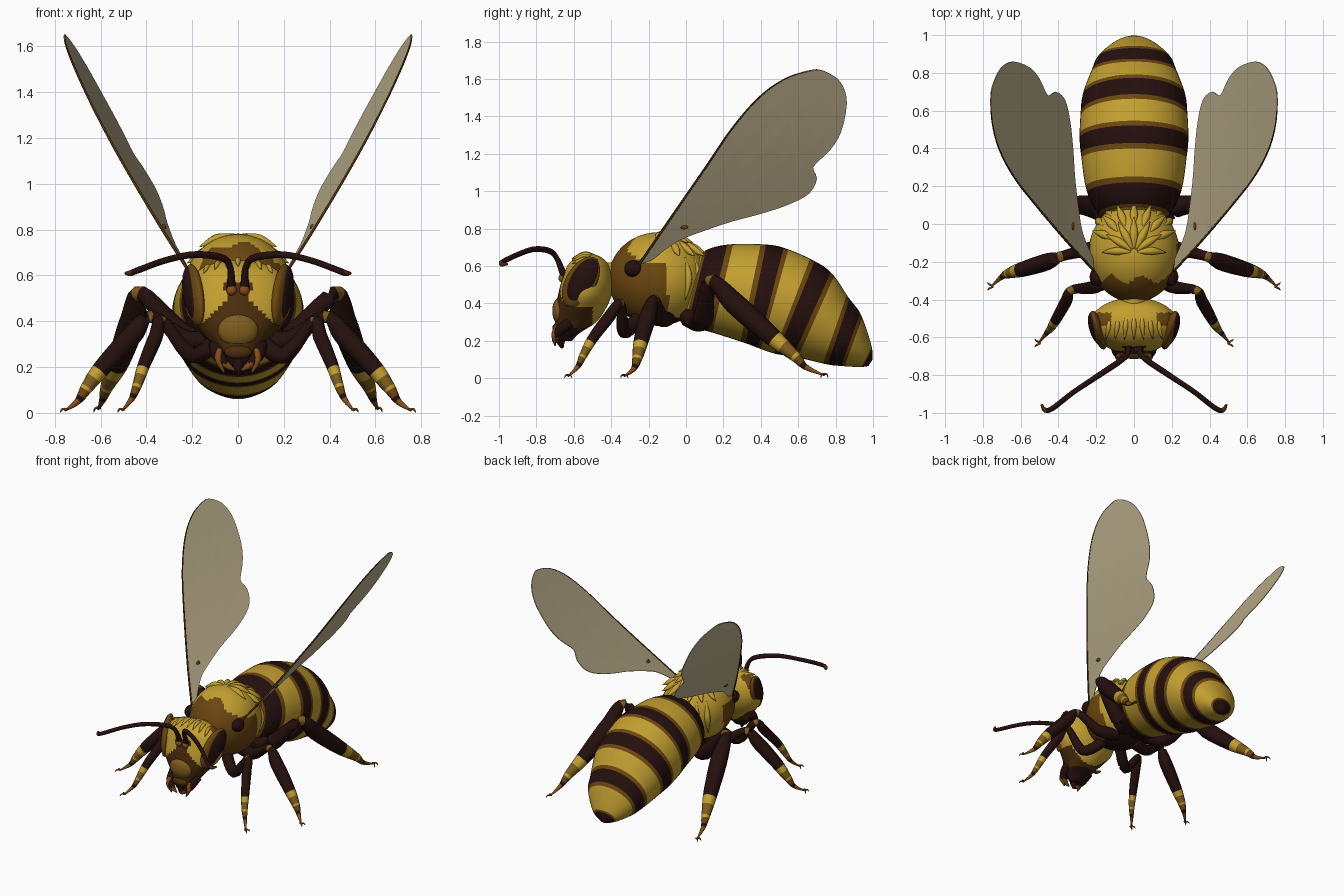
import bpy, bmesh, math
from mathutils import Vector, Matrix

old = bpy.data.objects.get("Cube")
if old:
    bpy.data.objects.remove(old)


def material(name, rgb):
    m = bpy.data.materials.new(name)
    m.use_nodes = True
    m.diffuse_color = (*rgb, 1)
    m.node_tree.nodes["Principled BSDF"].inputs["Base Color"].default_value = (*rgb, 1)
    return m


MATS = [material("honey_yellow", (.55, .35, .03)),
        material("dark_maroon", (.018, .005, .004)),
        material("brown", (.15, .062, .005)),
        material("ochre", (.21, .11, .012)),
        material("rust_orange", (.24, .075, .01)),
        material("smoky_wing", (.54, .46, .28)),
        material("dark_brown", (.07, .026, .004))]
YELLOW, DARK, BROWN, OCHRE, RUST, WING, UMBER = range(len(MATS))


def finish(name, bm, rule, smooth=True):
    """Turn a bmesh into an object; rule(centre) gives each face's colour."""
    bmesh.ops.recalc_face_normals(bm, faces=bm.faces)
    for f in bm.faces:
        f.smooth = smooth
        if callable(rule):
            f.material_index = rule(f.calc_center_median())
        elif rule is not None:
            f.material_index = rule
    me = bpy.data.meshes.new(name)
    bm.to_mesh(me)
    bm.free()
    for m in MATS:
        me.materials.append(m)
    ob = bpy.data.objects.new(name, me)
    bpy.context.collection.objects.link(ob)
    return ob


def spline(rows, steps):
    """Smooth curve through rows of numbers (Catmull-Rom)."""
    out, n = [], len(rows)
    for i in range(n - 1):
        a, b, c, d = (rows[max(0, min(n - 1, k))] for k in range(i - 1, i + 3))
        for s in range(steps):
            t = s / steps
            out.append([q + t / 2 * (r - p + t * (2 * p - 5 * q + 4 * r - w + t * (3 * (q - r) + w - p)))
                        for p, q, r, w in zip(a, b, c, d)])
    return out + [list(rows[-1])]


def skin(name, rings, rule=None, band=None):
    """Bridge rings of points; band(ring index) may colour whole strips."""
    bm = bmesh.new()
    loops = [[bm.verts.new(p) for p in r] for r in rings]
    for k, (a, b) in enumerate(zip(loops, loops[1:])):
        for i in range(len(a)):
            j = (i + 1) % len(a)
            f = bm.faces.new((a[i], a[j], b[j], b[i]))
            if band:
                f.material_index = band(k)
    for loop, k in ((loops[0], 0), (loops[-1], len(loops) - 2)):
        f = bm.faces.new(loop)
        if band:
            f.material_index = band(k)
    return finish(name, bm, rule)


def tube(name, rows, rule=None, steps=5, sides=12, band=None):
    """Round limb along rows of x, y, z, radius."""
    rows = spline(rows, steps)
    pts = [Vector(r[:3]) for r in rows]
    rings = []
    for i, p in enumerate(pts):
        d = pts[min(i + 1, len(pts) - 1)] - pts[max(i - 1, 0)]
        u = d.cross(Vector((.31, .1, .17))).normalized()
        v = d.cross(u).normalized()
        r = max(rows[i][3], .002)
        rings.append([p + r * (u * math.cos(a) + v * math.sin(a))
                      for a in (math.tau * k / sides for k in range(sides))])
    return skin(name, rings, rule, band)


def ball(name, centre, radii, rule, rot=None, seg=48):
    bm = bmesh.new()
    mat = Matrix.Translation(centre) @ (rot or Matrix()) @ Matrix.Diagonal((*radii, 1))
    bmesh.ops.create_uvsphere(bm, u_segments=seg, v_segments=seg // 2, radius=1, matrix=mat)
    return finish(name, bm, rule)


# Abdomen: slanted rings given by top y, z, bottom y, z and half width
STEP = 16
stations = [(.04, .6, -.03, .36, .06), (.1, .68, 0, .28, .18), (.23, .715, .12, .25, .25),
            (.42, .715, .31, .19, .28), (.53, .695, .39, .16, .288), (.68, .63, .48, .13, .283),
            (.78, .56, .58, .115, .272), (.87, .43, .75, .075, .225), (.935, .34, .835, .065, .19),
            (.99, .18, .93, .06, .1), (.998, .1, .975, .065, .02)]
rings = []
for yt, zt, yb, zb, w in spline(stations, STEP):
    ring = []
    for k in range(48):
        a = math.tau * k / 48
        h = (1 + math.cos(a)) / 2
        ring.append((w * math.sin(a), yb + (yt - yb) * h, zb + (zt - zb) * h))
    rings.append(ring)


def stripe(k):
    t = (k + .5) / STEP
    if t > 9.1:
        return DARK if t > 9.25 else BROWN
    colour = DARK if int(t) % 2 and t < 9 else YELLOW
    edge = .12 if colour == YELLOW else .06
    return BROWN if abs(t - round(t)) < edge and .5 < t < 8.5 else colour


skin("abdomen", rings, band=stripe)

# Thorax with brown front and flanks and a dark underside
T, TR = Vector((0, -.15, .53)), Vector((.24, .265, .25))


def thorax_rule(c):
    wave = .02 * math.sin(c.x * 40)
    if c.z < .335 + wave:
        return DARK
    flank = c.y < -.11 + wave and c.z < .61 + wave
    return BROWN if flank or c.y < -.29 + wave else YELLOW


ball("thorax", T, TR, thorax_rule, seg=72)
ball("neck", (0, -.41, .53), (.07, .06, .09), YELLOW)


# Fur locks lying on the back of the thorax
def on_thorax(az, el, s):
    d = Vector((math.sin(az) * math.cos(el), math.cos(az) * math.cos(el), math.sin(el)))
    return [T[i] + TR[i] * d[i] * s for i in range(3)]


for row, (e0, e1, lift, gap) in enumerate(((86, 48, 1.05, .5), (56, 26, 1.13, .36), (28, -25, 1.04, .3))):
    for i in range(-3, 4):
        az = i * gap
        e = [math.radians(q) for q in (e0, (e0 + e1) / 2, e1)]
        tube(f"fur_lock_{row}_{i + 3}", [(*on_thorax(az, e[0], .98), .006),
                                         (*on_thorax(az, e[1], .995), .022),
                                         (*on_thorax(az * 1.05, e[2], lift), .002)], YELLOW, 4, 8)

# Head: horizontal rings given by height, front y, back y, half width
head = [(.665, -.54, -.5, .04), (.645, -.59, -.45, .13), (.6, -.635, -.41, .195), (.52, -.665, -.39, .23),
        (.44, -.685, -.4, .224), (.37, -.695, -.43, .175), (.3, -.7, -.48, .115), (.24, -.695, -.57, .08),
        (.2, -.68, -.61, .05)]
rings = [[(w * math.sin(a), (f + b) / 2 + (b - f) / 2 * math.cos(a), z)
          for a in (math.tau * k / 64 for k in range(64))] for z, f, b, w in spline(head, 12)]


def head_rule(c):
    x = abs(c.x)
    if c.z < .27:
        return DARK
    if c.y < -.5 and (c.z < .38 or c.z < .57 and x < .055 + max(0, .49 - c.z)):
        return UMBER
    return BROWN if c.z > .57 and x > .12 and -.54 < c.y < -.47 else YELLOW


skin("head", rings, head_rule)
ball("face_shield", (0, -.675, .36), (.088, .04, .072), OCHRE)
ball("upper_lip", (0, -.69, .265), (.06, .025, .03), UMBER)
tube("tongue", [(0, -.66, .24, .03), (0, -.67, .2, .025), (0, -.66, .16, .006)], DARK)
for i in range(-3, 4):
    x = i * .04
    z = .665 - 2 * x * x
    tube(f"brow_lock_{i + 3}", [(x, -.47, z - .02, .006), (x * 1.1, -.54, z, .014),
                                (x * 1.25, -.61, z - .025, .002)], YELLOW, 4, 8)

# Wing edges as y, z pairs, both running from the root to the tip
lead = [(-.27, .58), (-.1, .83), (.1, 1.12), (.25, 1.34), (.4, 1.51), (.55, 1.61), (.7, 1.65), (.8, 1.61)]
trail = [(-.27, .58), (-.2, .62), (-.05, .73), (.1, .79), (.25, .84), (.4, .88), (.55, .93), (.66, .99),
         (.7, 1.07), (.68, 1.13), (.77, 1.22), (.83, 1.32), (.86, 1.47), (.84, 1.56), (.8, 1.61)]


def wing_point(y, z, side):
    """Lean the wing outward, bow its front edge out and turn its rear edge in."""
    rise = z - .58
    behind = y + .27 - .685 * rise
    return (side * (.19 + .555 * rise + .03 * math.sin(rise * 2.9) - .12 * behind), y, z)


# Leg paths as x, y, z, radius, from the hip to the claw
LEGS = {"front": [(.08, -.25, .33, .04), (.2, -.33, .25, .036), (.33, -.35, .4, .024), (.36, -.41, .33, .032),
                  (.41, -.5, .21, .028), (.44, -.55, .12, .021), (.465, -.58, .06, .013), (.505, -.63, .01, .004)],
        "middle": [(.08, -.1, .33, .05), (.22, -.13, .32, .04), (.38, -.17, .42, .027), (.46, -.2, .34, .045),
                   (.59, -.24, .2, .04), (.66, -.26, .11, .028), (.7, -.28, .05, .015), (.755, -.33, .01, .004)],
        "hind": [(.08, .02, .33, .06), (.22, .09, .32, .057), (.42, .13, .52, .034), (.46, .26, .4, .058),
                 (.52, .45, .23, .05), (.57, .58, .12, .03), (.59, .64, .06, .016), (.61, .74, .015, .004)]}


def leg_band(k):
    t = k / 6
    for limit, colour in ((1.85, DARK), (2.1, OCHRE), (4.1, DARK), (4.4, YELLOW), (4.9, OCHRE),
                          (5.1, YELLOW), (5.6, BROWN), (6, DARK)):
        if t < limit:
            return colour
    return RUST


for side, label in ((1, "left"), (-1, "right")):
    # Eyes with a brown rim
    tilt = Matrix.Rotation(side * math.radians(-18), 4, 'Z') @ Matrix.Rotation(math.radians(-32), 4, 'X')
    ball(label + "_eye_rim", (side * .19, -.562, .515), (.034, .084, .15), BROWN, tilt)
    ball(label + "_eye", (side * .198, -.555, .522), (.038, .07, .135), DARK, tilt)

    # Antennae
    feeler = [(.03, -.65, .54, .02), (.035, -.69, .64, .014), (.08, -.73, .68, .016), (.2, -.81, .69, .015),
              (.32, -.89, .665, .014), (.43, -.975, .625, .014), (.47, -.985, .61, .013), (.49, -.955, .61, .006)]
    tube(label + "_antenna", [(side * x, y, z, r) for x, y, z, r in feeler],
         lambda c: UMBER if abs(c.x) > .465 else DARK, 6)
    ball(label + "_antenna_socket", (side * .028, -.662, .535), (.023, .02, .023), RUST, seg=16)

    # Jaws
    jaw = [(.1, -.62, .3, .03), (.085, -.68, .25, .028), (.05, -.7, .21, .018), (.015, -.7, .185, .004)]
    tube(label + "_jaw", [(side * x, y, z, r) for x, y, z, r in jaw],
         lambda c: RUST if c.z < .215 else DARK)
    tube(label + "_mouth_feeler", [(side * .08, -.69, .28, .012), (side * .085, -.705, .23, .015),
                                   (side * .06, -.7, .175, .004)], RUST)

    # Wings: thin sheet, fine dark front vein, small spot and root
    bm = bmesh.new()
    rows = []
    for (y0, z0), (y1, z1) in zip(spline(lead, 6)[1:-1], spline(trail, 3)[1:-1]):
        rows.append([bm.verts.new(wing_point(y0 + (y1 - y0) * s / 5, z0 + (z1 - z0) * s / 5, side))
                     for s in range(6)])
    for a, b in zip(rows, rows[1:]):
        for i in range(5):
            bm.faces.new((a[i], a[i + 1], b[i + 1], b[i]))
    wing = finish(label + "_wing", bm, WING, smooth=False)
    mod = wing.modifiers.new("thickness", 'SOLIDIFY')
    mod.thickness, mod.offset = .005, 0
    tube(label + "_wing_vein", [(*wing_point(y, z, side), .007 - .0007 * i)
                                for i, (y, z) in enumerate(lead[:-1])], UMBER, 6, 8)
    ball(label + "_wing_spot", wing_point(-.01, .81, side), (.009, .022, .014), BROWN, seg=12)
    ball(label + "_wing_root", (side * .195, -.28, .585), (.04, .05, .045), DARK, seg=24)

    # Legs
    for pair, path in LEGS.items():
        tube(f"{label}_{pair}_leg", [(side * x, y, z, r) for x, y, z, r in path], steps=6, band=leg_band)
        x, y, z, r = path[-1]
        for turn in (-1, 1):
            tube(f"{label}_{pair}_claw_{turn + 1}",
                 [(side * (x - .01), y, z + .006, .006), (side * (x + .012), y + turn * .012, z + .006, .005),
                  (side * (x + .02), y + turn * .02, .003, .002)], RUST, 3, 6)
